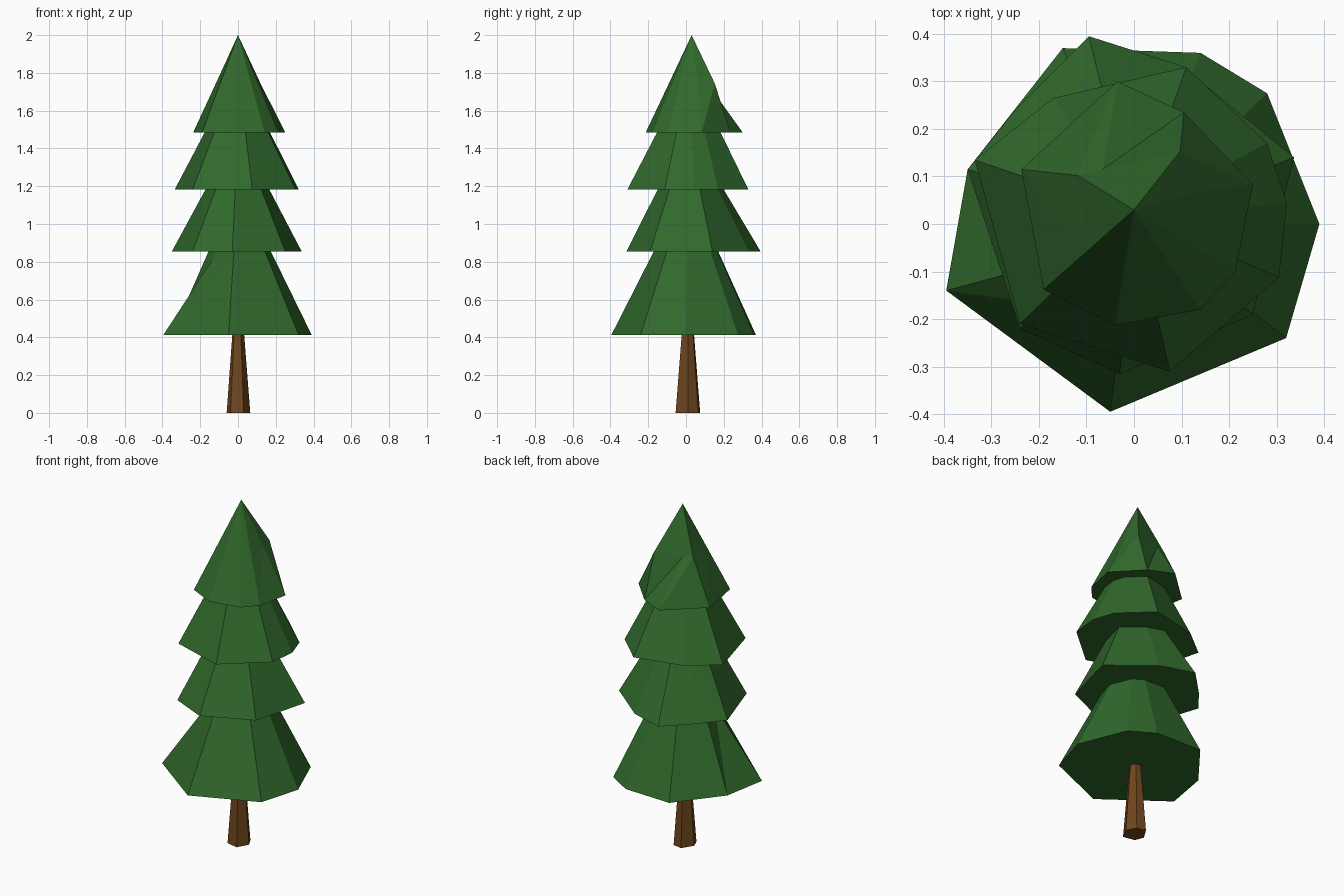
import bpy
from mathutils import Vector

if "Cube" in bpy.data.objects:
    bpy.data.objects.remove(bpy.data.objects["Cube"])


def material(name, color):
    m = bpy.data.materials.new(name)
    m.diffuse_color = (*color, 1)
    m.use_nodes = True
    m.node_tree.nodes["Principled BSDF"].inputs["Base Color"].default_value = m.diffuse_color
    return m


green = material("needles", (0.03, 0.14, 0.025))
brown = material("bark", (0.16, 0.06, 0.012))


def build(name, verts, faces, mat):
    me = bpy.data.meshes.new(name)
    me.from_pydata(verts, [], faces)
    me.materials.append(mat)
    me.update()
    ob = bpy.data.objects.new(name, me)
    bpy.context.collection.objects.link(ob)
    return ob


def tier(name, rim, z, apex, moved=None):
    """Eight-sided cone with a middle ring; rim is counter-clockwise from above."""
    n = len(rim)
    apex = Vector(apex)
    low = [Vector((x, y, z)) for x, y in rim]
    mid = [(p + apex) / 2 for p in low]
    for i, (x, y) in (moved or {}).items():
        mid[i].x, mid[i].y = x, y
    faces = [list(range(n))[::-1]]
    for i in range(n):
        j = (i + 1) % n
        faces += [(i, j, n + j), (i, n + j, n + i), (n + i, n + j, 2 * n)]
    build(name, low + mid + [apex], faces, green)


# Foliage tiers, bottom to top
tier("bottom_tier",
     [(.39, 0), (.28, .275), (.14, .36), (-.15, .37),
      (-.35, .115), (-.395, -.14), (-.05, -.395), (.32, -.24)],
     .413, (0, .01, 1.21), {5: (-.135, -.07)})
tier("lower_middle_tier",
     [(.337, .14), (.1, .333), (-.095, .395), (-.25, .24),
      (-.35, .115), (-.24, -.22), (-.03, -.315), (.25, -.19)],
     .855, (0, .01, 1.5))
tier("upper_middle_tier",
     [(.322, .043), (.28, .17), (.11, .33), (-.17, .265),
      (-.335, .135), (-.24, -.21), (.075, -.31), (.305, -.113)],
     1.183, (0, .02, 1.82))
tier("top_tier",
     [(.25, .083), (.105, .235), (-.035, .3), (-.237, .115),
      (-.19, -.138), (-.04, -.213), (.14, -.18), (.213, -.1)],
     1.485, (0, .03, 2.0),
     {0: (.12, .065), 1: (.097, .153), 2: (-.066, .115), 3: (-.118, .102)})

# Tapered trunk
base = [(.065, .01), (.035, .065), (-.02, .075), (-.06, .01), (-.04, -.04), (.03, -.055)]
n = len(base)
trunk = [(x, y, 0) for x, y in base] + [(x * .4, .01 + (y - .01) * .4, .5) for x, y in base]
sides = [(i, (i + 1) % n, n + (i + 1) % n, n + i) for i in range(n)]
build("trunk", trunk, sides + [list(range(n))[::-1], list(range(n, 2 * n))], brown)
